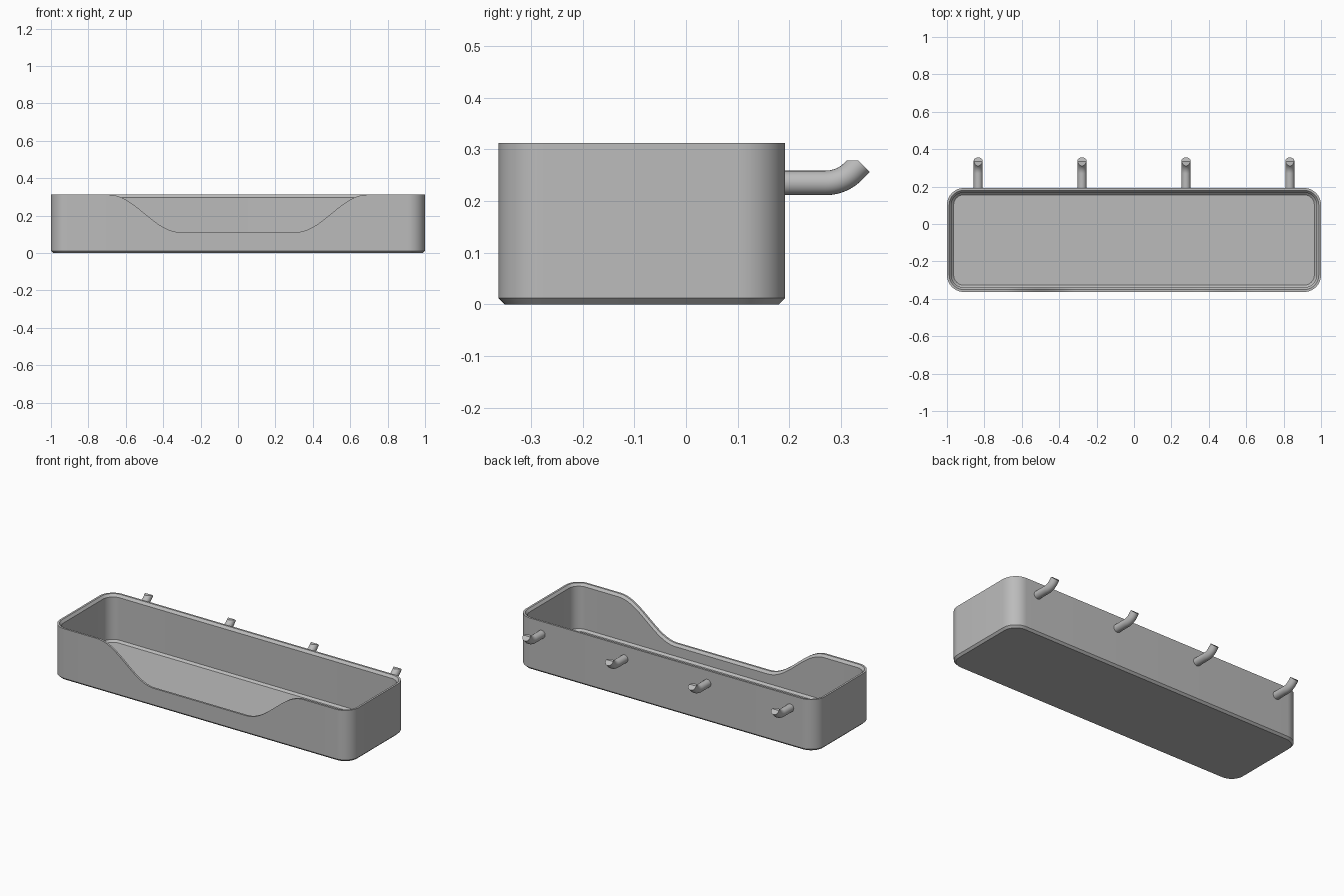
import bpy, bmesh, math
from mathutils import Vector

if "Cube" in bpy.data.objects:
    bpy.data.objects.remove(bpy.data.objects["Cube"])

grey = bpy.data.materials.new("plain grey")
grey.diffuse_color = (0.5, 0.5, 0.5, 1)
grey.use_nodes = True
grey.node_tree.nodes["Principled BSDF"].inputs["Base Color"].default_value = grey.diffuse_color

XH, Y0, Y1, H, R = 1.0, -0.363, 0.192, 0.312, 0.09
LOW, CUT_IN, CUT_OUT = 0.112, 0.31, 0.69


def finish(name, bm):
    bmesh.ops.recalc_face_normals(bm, faces=bm.faces)
    me = bpy.data.meshes.new(name)
    bm.to_mesh(me)
    bm.free()
    me.materials.append(grey)
    ob = bpy.data.objects.new(name, me)
    bpy.context.collection.objects.link(ob)
    bpy.ops.object.select_all(action='DESELECT')
    ob.select_set(True)
    bpy.context.view_layer.objects.active = ob
    bpy.ops.object.shade_smooth_by_angle(angle=math.radians(30))
    return ob


def rim_height(x, front):
    """Front wall dips in a smooth S curve; the other walls stay full height."""
    if not front:
        return H
    t = min(max((abs(x) - CUT_IN) / (CUT_OUT - CUT_IN), 0), 1)
    return LOW + (H - LOW) * (1 - math.cos(math.pi * t)) / 2


# Rounded-rectangle outline as (corner centre, outward direction, is front wall)
outline = []
for cx, cy, a0 in ((XH - R, Y1 - R, 0), (R - XH, Y1 - R, 90),
                   (R - XH, Y0 + R, 180), (XH - R, Y0 + R, 270)):
    for i in range(13):
        a = math.radians(a0 + i * 7.5)
        outline.append((cx, cy, math.cos(a), math.sin(a), False))
    if a0 == 180:   # extra points along the dipped front edge
        n = 24
        steps = [CUT_IN + (CUT_OUT - CUT_IN) * i / n for i in range(n + 1)]
        for x in [-s for s in reversed(steps)] + steps:
            outline.append((x, Y0 + R, 0, -1, True))

# Wall section from underside to floor: (inset, height, measured from rim?)
section = [(0.012, 0, False), (0, 0.012, False), (0, 0, True), (0.012, 0, True),
           (0.024, -0.015, True), (0.024, 0.04, False), (0.036, 0.028, False)]
bm = bmesh.new()
rings = []
for inset, z, from_rim in section:
    rings.append([bm.verts.new((cx + dx * (R - inset), cy + dy * (R - inset),
                                z + (rim_height(cx, fr) if from_rim else 0)))
                  for cx, cy, dx, dy, fr in outline])
for a, b in zip(rings, rings[1:]):
    for i in range(len(a)):
        j = (i + 1) % len(a)
        bm.faces.new((a[i], a[j], b[j], b[i]))
bm.faces.new(rings[0])
bm.faces.new(rings[-1])
finish("bin", bm)

# Upturned pegs on the back, trimmed flat on top
PEG_R, BEND, Z = 0.0238, 0.075, 0.235
path = [(Y1 - 0.012, Z, 0)]
for i in range(11):
    a = math.radians(4.5 * i)
    path.append((0.27 + BEND * math.sin(a), Z + BEND * (1 - math.cos(a)), a))
y, z, a = path[-1]
path.append((y + 0.0225 * math.cos(a), z + 0.0225 * math.sin(a), a))
for k, px in enumerate((-0.833, -0.278, 0.278, 0.833)):
    bm = bmesh.new()
    rings = []
    for y, z, a in path:
        rings.append([])
        for i in range(24):
            t = math.tau * i / 24
            up = PEG_R * math.sin(t)
            rings[-1].append(bm.verts.new((px + PEG_R * math.cos(t),
                             y - up * math.sin(a), z + up * math.cos(a))))
    for p, q in zip(rings, rings[1:]):
        for i in range(24):
            bm.faces.new((p[i], p[(i + 1) % 24], q[(i + 1) % 24], q[i]))
    bm.faces.new(rings[0])
    bm.faces.new(rings[-1])
    # flat trim of the tip
    cut = bmesh.ops.bisect_plane(bm, geom=bm.verts[:] + bm.edges[:] + bm.faces[:],
                                 plane_co=Vector((0, 0, 0.278)),
                                 plane_no=Vector((0, 0, 1)), clear_outer=True)
    bmesh.ops.holes_fill(bm, edges=[e for e in bm.edges if e.is_boundary], sides=0)
    finish(f"peg_{k + 1}", bm)
